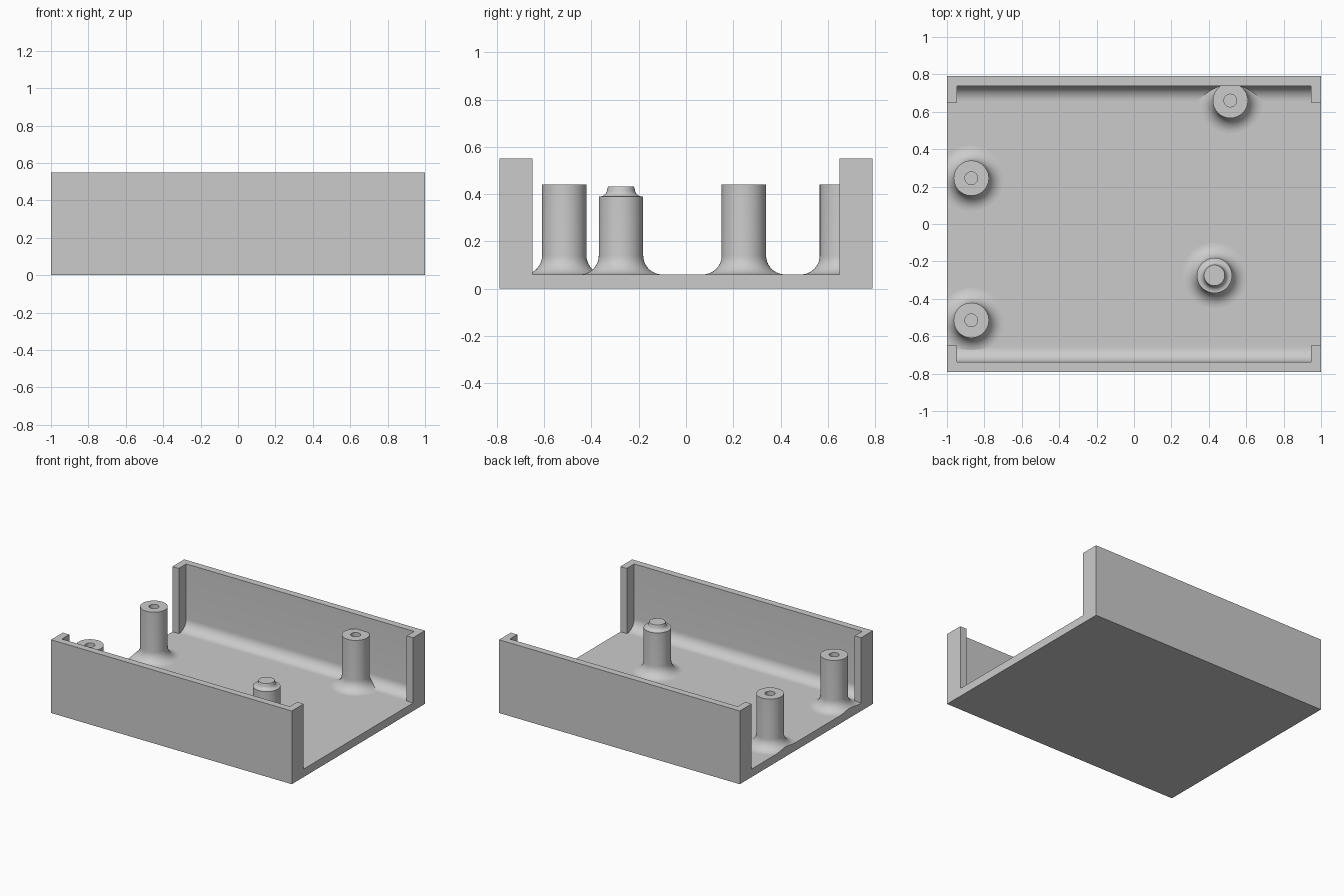
import bpy, bmesh, math

if "Cube" in bpy.data.objects:
    bpy.data.objects.remove(bpy.data.objects["Cube"])

GREY = (0.6, 0.6, 0.6, 1)
mat = bpy.data.materials.new("light grey")
mat.use_nodes = True
mat.diffuse_color = GREY
mat.node_tree.nodes["Principled BSDF"].inputs["Base Color"].default_value = GREY

HALF_X, HALF_Y, HEIGHT = 1.0, 0.79, 0.55
FLOOR, WALL_IN, LIP_X, LIP_Y = 0.06, 0.738, 0.947, 0.65
FILLET = 0.08


def finish(name, bm):
    bmesh.ops.recalc_face_normals(bm, faces=bm.faces)
    mesh = bpy.data.meshes.new(name)
    bm.to_mesh(mesh)
    bm.free()
    mesh.materials.append(mat)
    obj = bpy.data.objects.new(name, mesh)
    bpy.context.collection.objects.link(obj)
    return obj


def activate(obj):
    bpy.ops.object.select_all(action='DESELECT')
    obj.select_set(True)
    bpy.context.view_layer.objects.active = obj


def smooth(obj):
    activate(obj)
    bpy.ops.object.shade_smooth_by_angle(angle=math.radians(35))


def prism(name, profile, half_x):
    """Extrude a (y, z) outline along x."""
    bm = bmesh.new()
    face = bm.faces.new([bm.verts.new((-half_x, y, z)) for y, z in profile])
    moved = bmesh.ops.extrude_face_region(bm, geom=[face])["geom"]
    bmesh.ops.translate(bm, vec=(2 * half_x, 0, 0),
                        verts=[v for v in moved if isinstance(v, bmesh.types.BMVert)])
    return finish(name, bm)


def box_outline(half_y, low, high):
    return [(-half_y, low), (half_y, low), (half_y, high), (-half_y, high)]


def arc(cx, cz, r, start, end, steps=10):
    angles = [math.radians(start + (end - start) * i / steps) for i in range(steps + 1)]
    return [(cx + r * math.cos(a), cz + r * math.sin(a)) for a in angles]


# Tray: solid block with an open channel and a round-bottomed pocket cut out
tray = prism("tray", box_outline(HALF_Y, 0, HEIGHT), HALF_X)
channel = prism("channel_cutter", box_outline(LIP_Y, FLOOR, 1), 1.2)
right = arc(WALL_IN - FILLET, FLOOR + FILLET, FILLET, -90, 0)
left = [(-y, z) for y, z in reversed(right)]
pocket = prism("pocket_cutter", left + right + [(WALL_IN, 1), (-WALL_IN, 1)], LIP_X)
for cutter in (channel, pocket):
    cutter.hide_render = True
    activate(tray)
    mod = tray.modifiers.new("cut", 'BOOLEAN')
    mod.operation = 'DIFFERENCE'
    mod.solver = 'EXACT'
    mod.object = cutter
    bpy.ops.object.modifier_apply(modifier=mod.name)
    bpy.data.objects.remove(cutter)
smooth(tray)


def post(name, x, y, profile):
    """Lathe an (r, z) outline and trim the flared foot at the tray edges."""
    bm = bmesh.new()
    verts = [bm.verts.new((r, 0, z)) for r, z in profile]
    edges = [bm.edges.new(pair) for pair in zip(verts, verts[1:])]
    bmesh.ops.spin(bm, geom=verts + edges, axis=(0, 0, 1), cent=(0, 0, 0),
                   angle=2 * math.pi, steps=48, use_duplicate=False)
    bmesh.ops.remove_doubles(bm, verts=bm.verts, dist=1e-4)
    bmesh.ops.translate(bm, verts=bm.verts, vec=(x, y, 0))
    for co, no in (((-HALF_X, 0, 0), (-1, 0, 0)), ((0, 0.76, 0), (0, 1, 0))):
        cut = bmesh.ops.bisect_plane(bm, geom=bm.verts[:] + bm.edges[:] + bm.faces[:],
                                     plane_co=co, plane_no=no, clear_outer=True)
        rim = [e for e in cut["geom_cut"] if isinstance(e, bmesh.types.BMEdge)]
        if rim:
            bmesh.ops.holes_fill(bm, edges=rim, sides=0)
    smooth(finish(name, bm))


# Posts share a flared foot; three have a screw hole, one a stepped peg
R, HOLE, TOP, SHOULDER = 0.094, 0.034, 0.44, 0.39
foot = [(0, FLOOR)] + arc(R + FILLET, FLOOR + FILLET, FILLET, 270, 180)
bored = foot + [(R, TOP), (HOLE, TOP), (HOLE, FLOOR + 0.02), (0, FLOOR + 0.02)]
peg = foot + [(R, SHOULDER)] + arc(R - 0.005, SHOULDER + 0.03, 0.03, 270, 180, 6) \
    + [(0.055, 0.432), (0, 0.432)]

post("front_right_screw_post", -0.87, -0.515, bored)
post("back_right_screw_post", -0.87, 0.245, bored)
post("back_left_screw_post", 0.515, 0.66, bored)
post("peg_post", 0.43, -0.275, peg)
